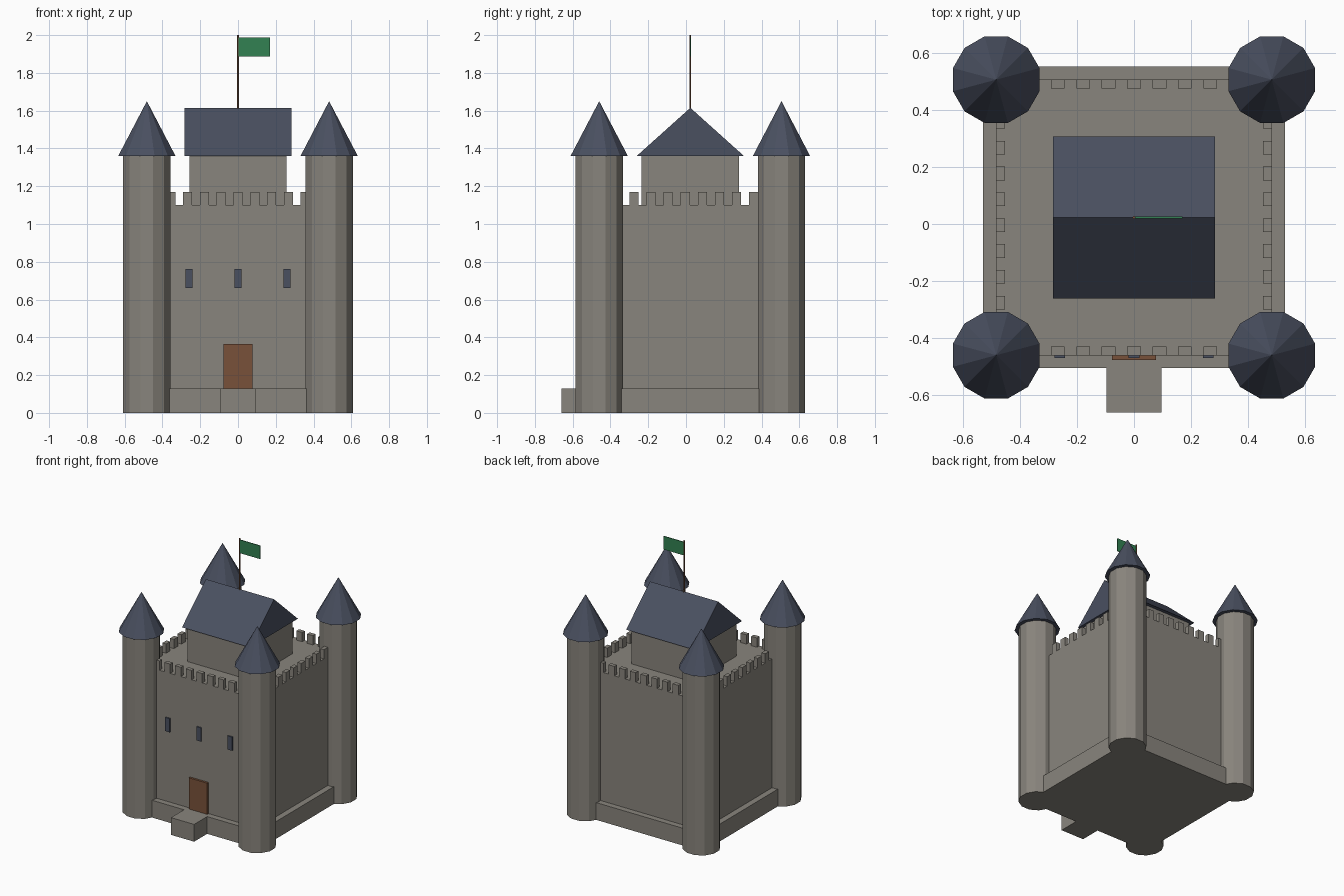
import bpy
import bmesh
import math

if "Cube" in bpy.data.objects:
    bpy.data.objects.remove(bpy.data.objects["Cube"])

CY = 0.023      # castle centre in y (the entrance step sticks out in front)
TOWER = 0.4825  # tower offset from the castle centre
WALL = 0.483    # half width of the curtain walls


def material(name, color):
    m = bpy.data.materials.new(name)
    m.diffuse_color = (*color, 1)
    m.use_nodes = True
    m.node_tree.nodes["Principled BSDF"].inputs["Base Color"].default_value = m.diffuse_color
    return m


stone = material("stone", (0.25, 0.234, 0.205))
slate = material("slate", (0.068, 0.08, 0.118))
wood = material("wood", (0.19, 0.083, 0.042))
green = material("flag green", (0.032, 0.22, 0.085))


def finish(name, bm, mat):
    bmesh.ops.recalc_face_normals(bm, faces=bm.faces)
    me = bpy.data.meshes.new(name)
    bm.to_mesh(me)
    bm.free()
    me.materials.append(mat)
    ob = bpy.data.objects.new(name, me)
    bpy.context.collection.objects.link(ob)
    return ob


def add_box(bm, x0, x1, y0, y1, z0, z1):
    verts = bmesh.ops.create_cube(bm, size=1)["verts"]
    for v in verts:
        v.co = (x1 if v.co.x > 0 else x0,
                y1 if v.co.y > 0 else y0,
                z1 if v.co.z > 0 else z0)


def box(name, mat, *bounds):
    bm = bmesh.new()
    add_box(bm, *bounds)
    return finish(name, bm, mat)


def cone(name, mat, x, y, z0, z1, r0, r1, sides):
    bm = bmesh.new()
    bmesh.ops.create_cone(bm, cap_ends=True, segments=sides,
                          radius1=r0, radius2=r1, depth=z1 - z0)
    ob = finish(name, bm, mat)
    ob.location = (x, y, (z0 + z1) / 2)
    ob.rotation_euler.z = math.pi / sides  # flat sides face the axes
    return ob


# Plinth, curtain walls and entrance step
box("plinth", stone, -0.528, 0.528, CY - 0.528, CY + 0.528, 0, 0.13)
box("curtain_walls", stone, -WALL, WALL, CY - WALL, CY + WALL, 0.13, 1.10)
box("entrance_step", stone, -0.0965, 0.0965, -0.66, CY - 0.528, 0, 0.13)

# Battlements flush with the outer wall faces
bm = bmesh.new()
T, H = 0.031, 0.024
for k in range(-4, 5):
    x = k * 0.089
    y = -0.004 + k * 0.0905
    for s in (-1, 1):
        ys = sorted((CY + s * WALL, CY + s * (WALL - T)))
        xs = sorted((s * WALL, s * (WALL - T)))
        add_box(bm, x - H, x + H, *ys, 1.10, 1.17)
        add_box(bm, *xs, y - H, y + H, 1.10, 1.17)
finish("battlements", bm, stone)

# Corner towers with pointed roofs
for sx, xn in ((-1, "left"), (1, "right")):
    for sy, yn in ((-1, "front"), (1, "back")):
        x, y = sx * TOWER, CY + sy * TOWER
        cone(f"tower_{yn}_{xn}", stone, x, y, 0, 1.36, 0.13, 0.13, 12)
        cone(f"tower_roof_{yn}_{xn}", slate, x, y, 1.36, 1.65, 0.157, 0, 12)

# Keep with a gabled roof whose ridge runs along x
box("keep", stone, -0.258, 0.258, CY - 0.258, CY + 0.258, 1.10, 1.36)
bm = bmesh.new()
profile = ((-0.284, 1.36), (0.284, 1.36), (0, 1.615))
gable = bm.faces.new([bm.verts.new((-0.284, CY + y, z)) for y, z in profile])
side = bmesh.ops.extrude_face_region(bm, geom=[gable])["geom"]
bmesh.ops.translate(bm, vec=(0.568, 0, 0),
                    verts=[g for g in side if isinstance(g, bmesh.types.BMVert)])
finish("keep_roof", bm, slate)

# Flag on its pole
cone("flag_pole", wood, 0, CY, 1.60, 2.0, 0.005, 0.005, 8)
box("flag", green, 0.003, 0.17, CY - 0.003, CY + 0.003, 1.888, 1.988)

# Door and windows on the front wall
front = CY - WALL
box("door", wood, -0.077, 0.077, front - 0.016, front + 0.005, 0.13, 0.365)
for x, n in ((-0.26, "left"), (0, "middle"), (0.26, "right")):
    box(f"window_{n}", slate, x - 0.019, x + 0.019,
        front - 0.009, front + 0.0005, 0.66, 0.763)
